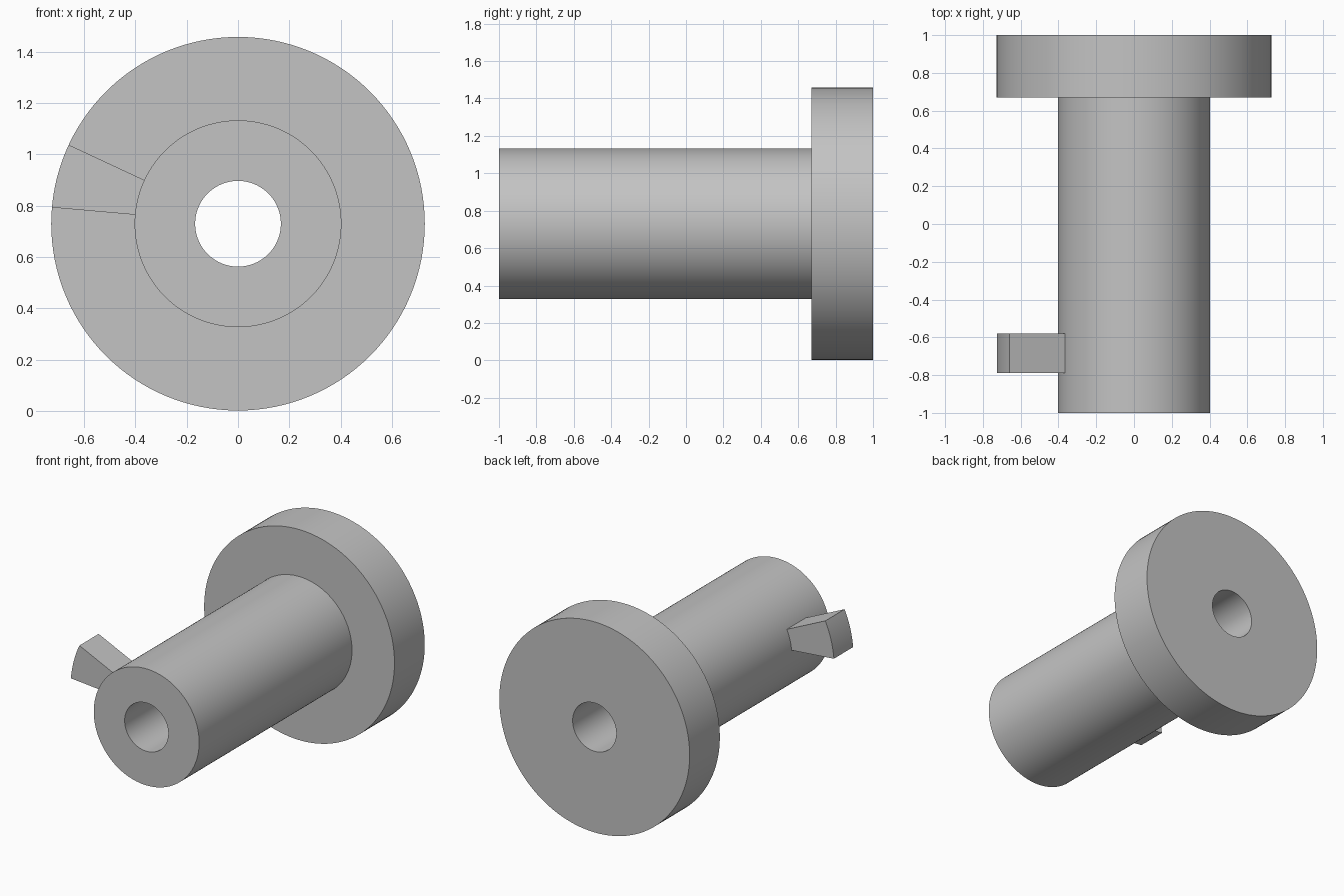
import bpy, bmesh
from math import cos, sin, pi, radians

cube = bpy.data.objects.get("Cube")
if cube:
    bpy.data.objects.remove(cube, do_unlink=True)

AXIS_Z = 0.73
BORE, SHAFT, FLANGE = 0.167, 0.403, 0.728
SEGMENTS = 128

grey = bpy.data.materials.new("plain grey")
grey.use_nodes = True
colour = (0.55, 0.55, 0.55, 1)
grey.diffuse_color = colour
grey.node_tree.nodes["Principled BSDF"].inputs["Base Color"].default_value = colour


def sweep(name, profile, start, end, steps):
    """Sweep a closed (radius, y) profile about the y axis, angles from +x to +z."""
    full = abs(end - start) >= 2 * pi - 1e-6
    bm = bmesh.new()
    rings = []
    for i in range(steps if full else steps + 1):
        a = start + (end - start) * i / steps
        rings.append([bm.verts.new((r * cos(a), y, AXIS_Z + r * sin(a)))
                      for r, y in profile])
    n = len(profile)
    for i in range(steps):
        a, b = rings[i], rings[(i + 1) % len(rings)]
        for j in range(n):
            k = (j + 1) % n
            bm.faces.new((a[j], a[k], b[k], b[j]))
    if not full:
        bm.faces.new(rings[0])
        bm.faces.new(rings[-1])
    bmesh.ops.recalc_face_normals(bm, faces=bm.faces)
    mesh = bpy.data.meshes.new(name)
    bm.to_mesh(mesh)
    bm.free()
    mesh.materials.append(grey)
    obj = bpy.data.objects.new(name, mesh)
    bpy.context.collection.objects.link(obj)
    bpy.ops.object.select_all(action="DESELECT")
    obj.select_set(True)
    bpy.context.view_layer.objects.active = obj
    bpy.ops.object.shade_smooth_by_angle(angle=radians(30))
    return obj


# Hollow shaft with a flange at the back
sweep("flanged_shaft",
      [(BORE, -1), (SHAFT, -1), (SHAFT, 0.67), (FLANGE, 0.67), (FLANGE, 1), (BORE, 1)],
      0, 2 * pi, SEGMENTS)

# Wedge-shaped key on the right side near the front, seated slightly into the shaft
sweep("side_key",
      [(SHAFT - 0.005, -0.79), (FLANGE, -0.79), (FLANGE, -0.58), (SHAFT - 0.005, -0.58)],
      radians(155), radians(175), 12)
